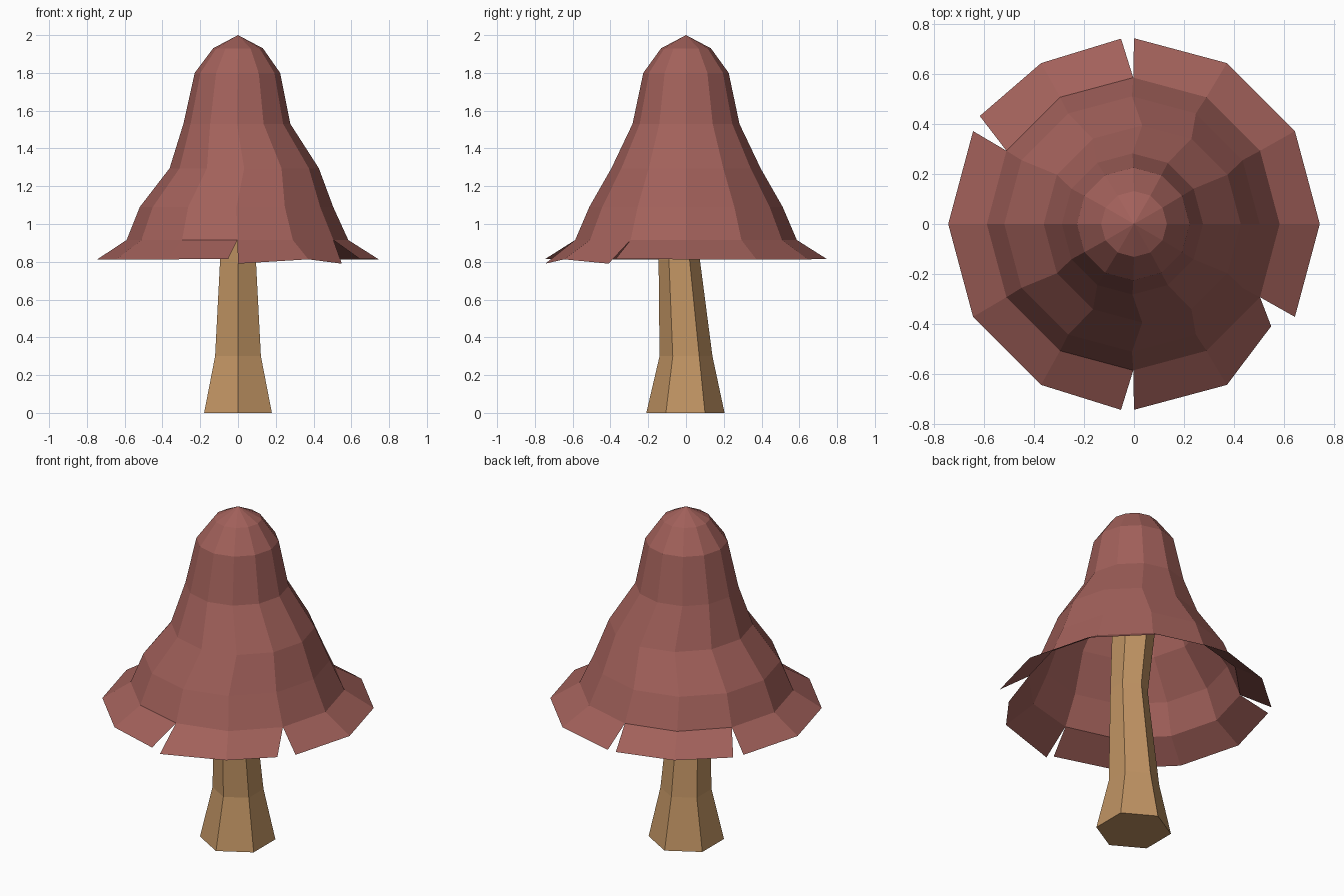
import bpy, bmesh, math

if "Cube" in bpy.data.objects:
    bpy.data.objects.remove(bpy.data.objects["Cube"])


def material(name, rgb):
    m = bpy.data.materials.new(name)
    m.diffuse_color = (*rgb, 1)
    m.use_nodes = True
    m.node_tree.nodes["Principled BSDF"].inputs["Base Color"].default_value = m.diffuse_color
    return m


def finish(bm, name, mat):
    bmesh.ops.recalc_face_normals(bm, faces=bm.faces[:])
    me = bpy.data.meshes.new(name)
    bm.to_mesh(me)
    bm.free()
    me.materials.append(mat)
    ob = bpy.data.objects.new(name, me)
    bpy.context.collection.objects.link(ob)
    return ob


def polar(bm, r, deg, z, cx=0, cy=0):
    a = math.radians(deg)
    return bm.verts.new((cx + r * math.cos(a), cy + r * math.sin(a), z))


def ring(bm, sides, r, z, cx=0, cy=0, start=0):
    return [polar(bm, r, start + 360 * i / sides, z, cx, cy) for i in range(sides)]


def bridge(bm, a, b):
    n = len(a)
    for i in range(n):
        j = (i + 1) % n
        bm.faces.new((a[i], a[j], b[j], b[i]))


cap_red = material("dusty red", (0.36, 0.118, 0.103))
stem_tan = material("tan", (0.53, 0.295, 0.125))

# Stem: hexagonal, flared foot, bending as it rises into the cap
bm = bmesh.new()
stem = [ring(bm, 6, r, z, 0, cy, 30) for r, z, cy in
        [(0.207, 0, -0.003), (0.14, 0.3, 0), (0.104, 0.9, -0.042), (0.12, 1.3, 0.0)]]
for a, b in zip(stem, stem[1:]):
    bridge(bm, a, b)
bm.faces.new(stem[0][::-1])
bm.faces.new(stem[-1])
finish(bm, "stem", stem_tan)

# Cap: open twelve-sided bell, (radius, height, x offset)
bm = bmesh.new()
bell = [ring(bm, 12, r, z, cx) for r, z, cx in
        [(0.587, 0.915, -0.003), (0.512, 1.09, -0.008), (0.395, 1.295, 0.033),
         (0.283, 1.53, -0.006), (0.226, 1.8, -0.003), (0.132, 1.93, 0)]]
for a, b in zip(bell, bell[1:]):
    bridge(bm, a, b)
tip = bm.verts.new((0, 0, 2))
top = bell[-1]
for i in range(12):
    bm.faces.new((top[i], top[(i + 1) % 12], tip))

# Brim: four flaps divided by slits
# (first segment, segment count, start shift, end shift, end radius, corner height)
for first, count, s0, s1, r1, z in [(3, 2, 4, -5, 0.755, 0.815), (5, 4, 0, -4, 0.747, 0.815),
                                    (9, 2, 0, -6.7, 0.686, 0.79), (11, 4, 0, 0, 0.745, 0.815)]:
    outer = []
    for k in range(count + 1):
        shift = s0 if k == 0 else s1 if k == count else 0
        r = r1 if k == count else 0.745
        h = z if k in (0, count) else 0.813
        outer.append(polar(bm, r, 30 * (first + k) + shift, h))
    for k in range(count):
        i, j = (first + k) % 12, (first + k + 1) % 12
        bm.faces.new((outer[k], outer[k + 1], bell[0][j], bell[0][i]))
finish(bm, "cap", cap_red)
